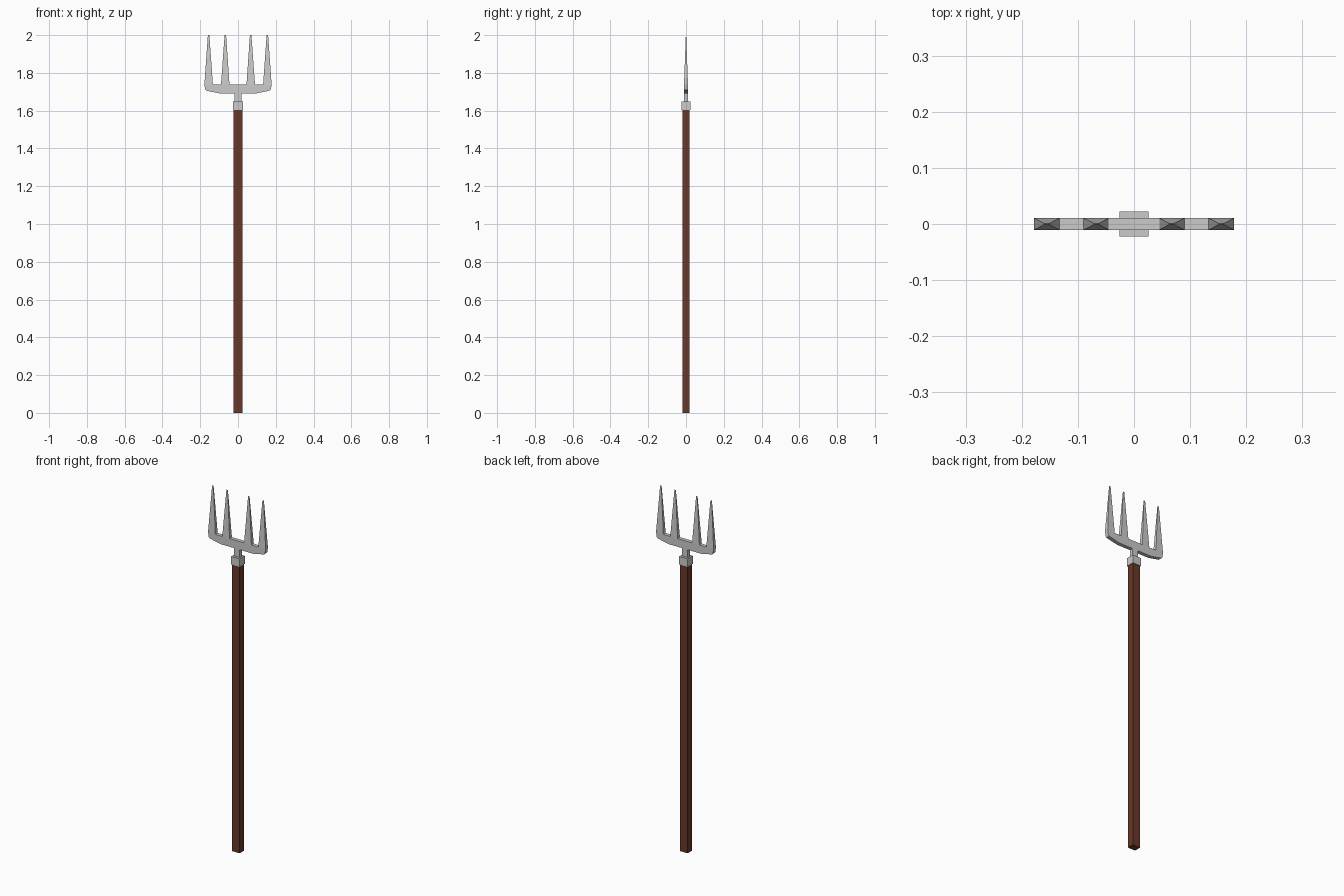
import bpy, bmesh
from mathutils import Vector

if "Cube" in bpy.data.objects:
    bpy.data.objects.remove(bpy.data.objects["Cube"])

wood = bpy.data.materials.new("wood")
wood.diffuse_color = (0.14, 0.04, 0.022, 1)
wood.use_nodes = True
wood.node_tree.nodes["Principled BSDF"].inputs["Base Color"].default_value = wood.diffuse_color


def finish(bm, name, mat=None):
    bmesh.ops.recalc_face_normals(bm, faces=bm.faces)
    me = bpy.data.meshes.new(name)
    bm.to_mesh(me)
    bm.free()
    ob = bpy.data.objects.new(name, me)
    bpy.context.collection.objects.link(ob)
    if mat:
        me.materials.append(mat)
    return ob


def box(name, hx, hy, z0, z1, mat=None):
    bm = bmesh.new()
    bmesh.ops.create_cube(bm, size=1)
    for v in bm.verts:
        v.co = Vector((v.co.x * 2 * hx, v.co.y * 2 * hy, z0 if v.co.z < 0 else z1))
    return finish(bm, name, mat)


def extrude_end(bm, face, x, z, hx, hy):
    """Extrude one face to a rectangle of half size hx, hy at (x, z)."""
    new = bmesh.ops.extrude_discrete_faces(bm, faces=[face])["faces"][0]
    c = new.calc_center_median()
    for v in new.verts:
        v.co = Vector((x + (hx if v.co.x > c.x else -hx), hy if v.co.y > 0 else -hy, z))


# wooden shaft and metal collar
box("shaft", 0.023, 0.019, 0, 1.605, wood)
box("collar", 0.026, 0.0225, 1.603, 1.648)

# fork head: crossbar outline, split where tines and neck grow out of it
TOP, LOW, THICK = 1.738, 1.692, 0.0105
right = [(0.018, LOW), (0.1, LOW), (0.168, 1.706), (0.174, 1.714), (0.178, TOP),
         (0.133, TOP), (0.09, TOP), (0.045, TOP)]
outline = right + [(-x, z) for x, z in reversed(right)]
bm = bmesh.new()
front = bm.faces.new([bm.verts.new((x, -THICK, z)) for x, z in outline])
back = bmesh.ops.extrude_face_region(bm, geom=[front], use_keep_orig=True)["geom"]
for v in back:
    if isinstance(v, bmesh.types.BMVert):
        v.co.y = THICK
bm.normal_update()


def edge_face(x, z):
    p = Vector((x, 0, z))
    sides = [f for f in bm.faces if len(f.verts) == 4]
    return min(sides, key=lambda f: (f.calc_center_median() - p).length)


# four tapered tines and the neck
for s in (-1, 1):
    for base, tip in ((0.0675, 0.067), (0.1555, 0.1555)):
        extrude_end(bm, edge_face(s * base, TOP), s * tip, 2.0, 0.004, 0.001)
extrude_end(bm, edge_face(0, LOW), 0, 1.645, 0.018, THICK)
finish(bm, "fork_head")
